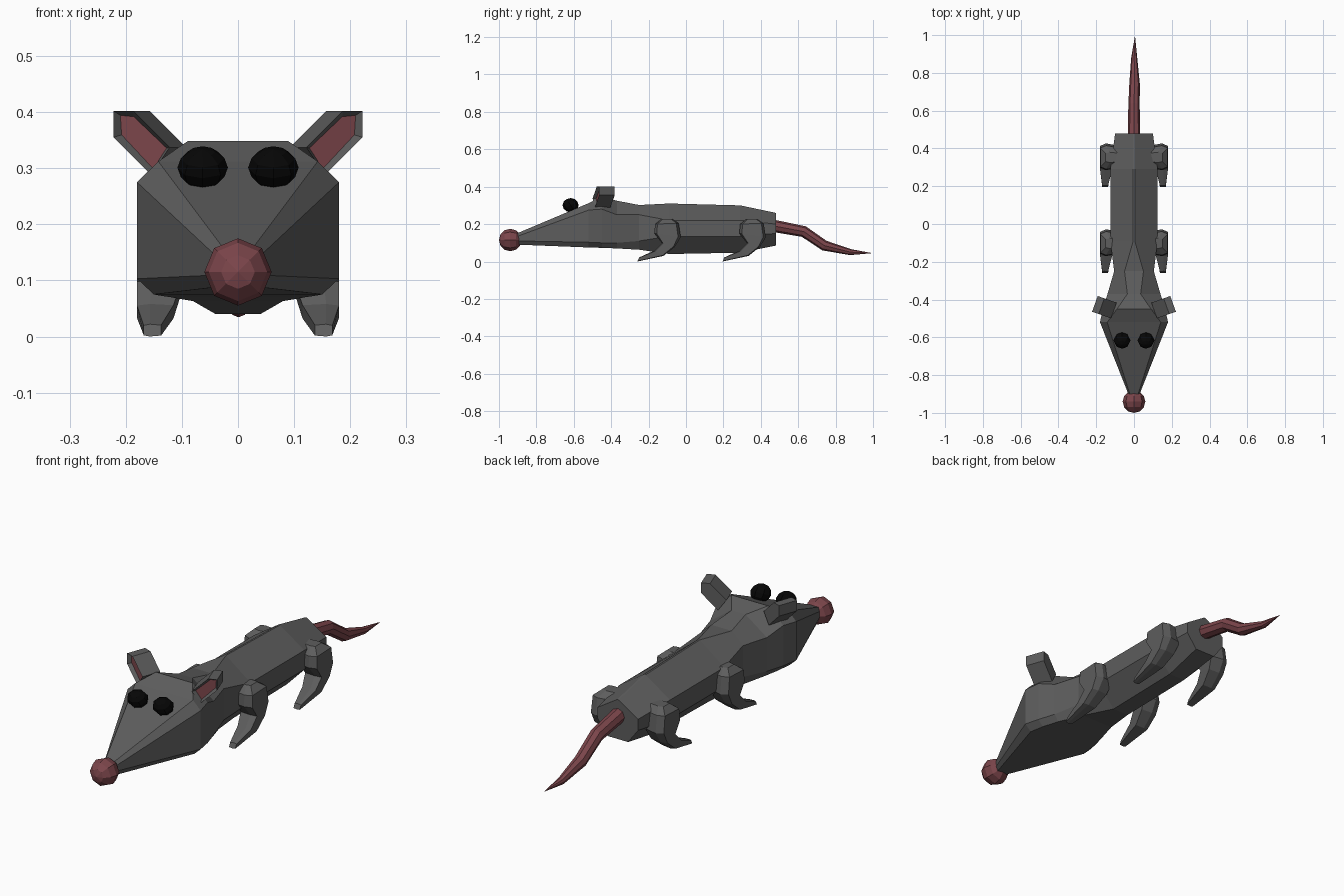
import bpy, bmesh, math
from mathutils import Vector, Matrix

if "Cube" in bpy.data.objects:
    bpy.data.objects.remove(bpy.data.objects["Cube"])


def material(name, rgb):
    m = bpy.data.materials.new(name)
    m.diffuse_color = (*rgb, 1)
    m.use_nodes = True
    m.node_tree.nodes["Principled BSDF"].inputs["Base Color"].default_value = m.diffuse_color
    return m


FUR = material("fur", (0.11, 0.11, 0.11))
PINK = material("pink_skin", (0.2, 0.06, 0.07))
BLACK = material("eye_black", (0.002, 0.002, 0.002))


def finish(bm, name, mats, mirror=False):
    bmesh.ops.recalc_face_normals(bm, faces=bm.faces)
    me = bpy.data.meshes.new(name)
    bm.to_mesh(me)
    bm.free()
    ob = bpy.data.objects.new(name, me)
    bpy.context.collection.objects.link(ob)
    for m in mats:
        me.materials.append(m)
    if mirror:
        ob.modifiers.new("mirror", 'MIRROR')
    return ob


def loft(name, rings, mats, mirror=False):
    """Skin a list of equal-length point rings and cap both ends."""
    bm = bmesh.new()
    vs = [[bm.verts.new(p) for p in r] for r in rings]
    n = len(vs[0])
    for a, b in zip(vs, vs[1:]):
        for i in range(n):
            j = (i + 1) % n
            bm.faces.new((a[i], a[j], b[j], b[i]))
    bm.faces.new(vs[0])
    bm.faces.new(vs[-1])
    return finish(bm, name, mats, mirror)


# Head and ridged body: y, top half width, top z, side half width, upper z, lower z, bottom half width, bottom z
sections = [
    (-0.90, .022, .152, .03, .135, .11, .022, .09),
    (-0.52, .142, .312, .18, .275, .103, .15, .075),
    (-0.45, .09, .348, .165, .28, .10, .14, .073),
    (-0.37, .035, .325, .14, .25, .10, .12, .07),
    (-0.25, .05, .302, .105, .25, .11, .08, .063),
    (-0.09, .004, .31, .125, .22, .135, .04, .04),
    (0.29, .004, .30, .125, .22, .135, .04, .047),
    (0.48, .004, .26, .10, .20, .15, .05, .085),
]
rings = []
for y, tw, tz, sw, uz, lz, bw, bz in sections:
    half = [(tw, tz), (sw, uz), (sw, lz), (bw, bz)]
    rings.append([(x, y, z) for x, z in half] + [(-x, y, z) for x, z in reversed(half)])
loft("body", rings, [FUR])

# Legs: front point (y, z), back point (y, z), inner x, outer x
leg = [
    (-.130, .228, -.075, .228, .09, .150),
    (-.165, .200, -.040, .205, .09, .178),
    (-.170, .150, -.028, .130, .09, .180),
    (-.130, .100, -.060, .078, .10, .180),
    (-.170, .058, -.120, .030, .115, .180),
    (-.250, .022, -.260, .000, .137, .168),
]


def make_leg(name, dy):
    rings = []
    for fy, fz, by, bz, xi, xo in leg:
        f, b = Vector((0, fy + dy, fz)), Vector((0, by + dy, bz))
        ring = []
        for u, v in [(0, .08), (.65, 0), (1, .1), (1, .9), (.65, 1), (0, .92)]:
            p = f.lerp(b, v)
            ring.append((xi + (xo - xi) * u, p.y, p.z))
        rings.append(ring)
    loft(name, rings, [FUR], True)


make_leg("front_legs", 0)
make_leg("hind_legs", 0.455)

# Tail: x, y, z, radius
tail = [(0, .46, .192, .033), (0, .63, .160, .030), (.003, .74, .085, .028),
        (.001, .88, .050, .016), (.005, .99, .045, .001)]
rings = []
for i, (x, y, z, r) in enumerate(tail):
    a, b = tail[max(i - 1, 0)], tail[min(i + 1, len(tail) - 1)]
    d = Vector((0, b[1] - a[1], b[2] - a[2])).normalized()
    up = Vector((0, -d.z, d.y))
    rings.append([Vector((x, y, z)) + r * (math.cos(t) * Vector((1, 0, 0)) + math.sin(t) * up)
                  for t in (math.tau * k / 8 for k in range(8))])
loft("tail", rings, [PINK])

# Ears: slanted plate with a recessed pink inner face
bm = bmesh.new()
outline = [(.122, .337), (.187, .402), (.222, .402), (.222, .355), (.155, .288)]
front = [bm.verts.new((x, -.50 + (x - .12) * .35, z)) for x, z in outline]
back = [bm.verts.new(v.co + Vector((-.030, .083, 0))) for v in front]
inner = bm.faces.new(front)
bm.faces.new(back)
for i in range(5):
    j = (i + 1) % 5
    bm.faces.new((front[i], front[j], back[j], back[i]))
bmesh.ops.recalc_face_normals(bm, faces=bm.faces)
bmesh.ops.inset_region(bm, faces=[inner], thickness=.011, depth=0)
bmesh.ops.translate(bm, verts=inner.verts, vec=(-.005, .015, 0))
inner.material_index = 1
finish(bm, "ears", [FUR, PINK], True)


def ball(name, loc, scale, rot, mat, mirror=False):
    bm = bmesh.new()
    bmesh.ops.create_uvsphere(bm, u_segments=8, v_segments=6, radius=1)
    m = Matrix.Translation(loc) @ Matrix.Diagonal((*scale, 1)) @ rot
    bmesh.ops.transform(bm, matrix=m, verts=bm.verts)
    finish(bm, name, [mat], mirror)


# Nose and eyes, poles pointing forward and up-forward
ball("nose", (0, -.94, .115), (.06, .06, .06), Matrix.Rotation(math.pi / 2, 4, 'X'), PINK)
ball("eyes", (.063, -.617, .301), (.045, .043, .038), Matrix.Rotation(math.radians(30), 4, 'X'), BLACK, True)
